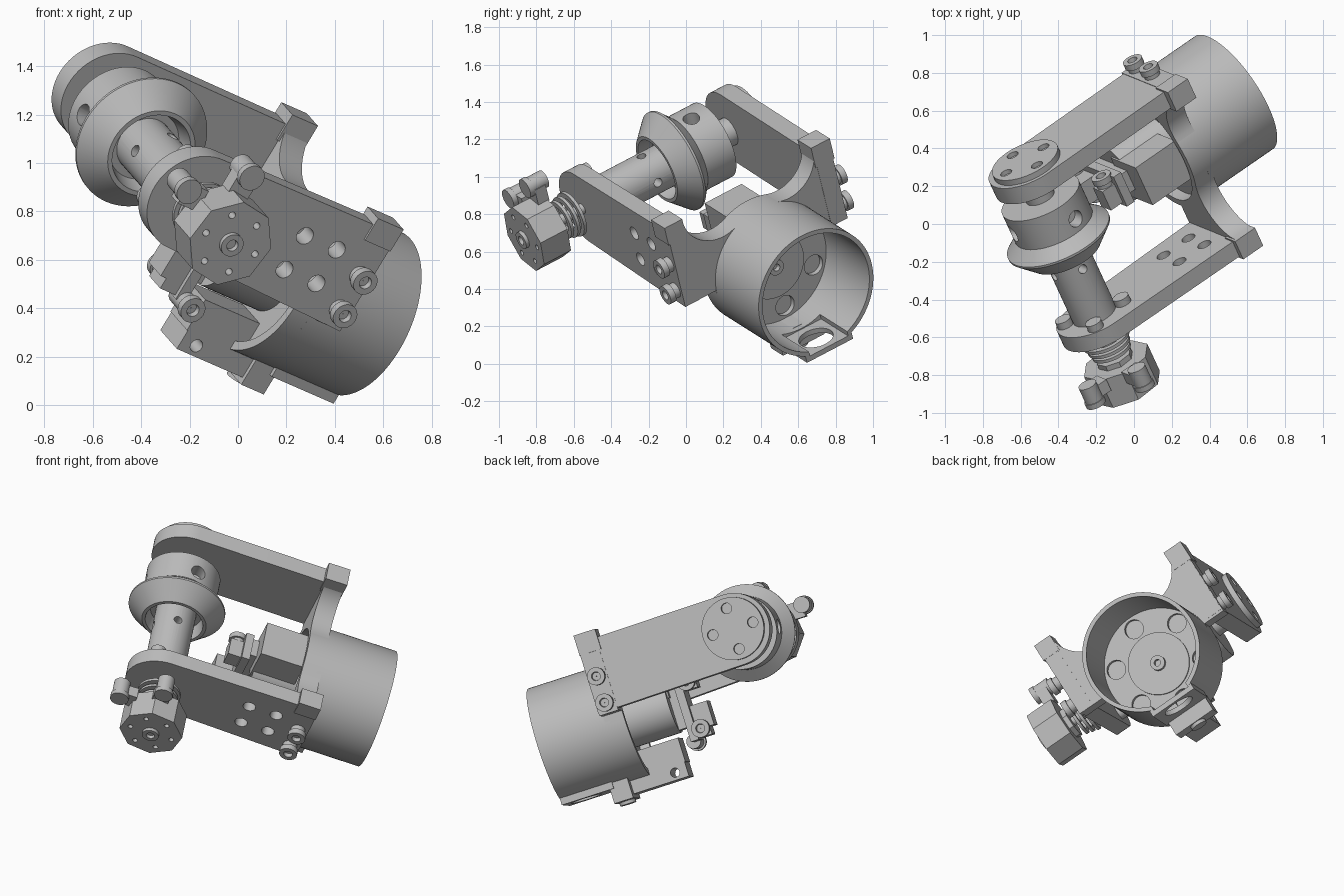
import bpy, bmesh, math
from mathutils import Matrix, Vector

if "Cube" in bpy.data.objects:
    bpy.data.objects.remove(bpy.data.objects["Cube"])

metal = bpy.data.materials.new("plain_grey")
metal.use_nodes = True
GREY = (0.5, 0.5, 0.5, 1)
metal.diffuse_color = GREY
metal.node_tree.nodes["Principled BSDF"].inputs["Base Color"].default_value = GREY

# Tilted frame: X runs along the tube, Y across the fork, Z across both
AX = Vector((0.775, 0.535, -0.338)).normalized()
AZ = AX.cross(Vector((-0.378, 0.819, 0.430))).normalized()
AY = AZ.cross(AX)
FRAME = Matrix((AX, AY, AZ)).transposed().to_4x4()
FRAME.translation = AY * 0.534 + AZ * 0.469
SX, SZ = -0.712, 0.252          # shaft axis
TZ, TR = -0.024, 0.363          # tube axis height and radius


def finish(name, bm):
    bmesh.ops.recalc_face_normals(bm, faces=bm.faces)
    bm.transform(FRAME)
    mesh = bpy.data.meshes.new(name)
    bm.to_mesh(mesh)
    bm.free()
    mesh.materials.append(metal)
    obj = bpy.data.objects.new(name, mesh)
    bpy.context.collection.objects.link(obj)
    return obj


def prism(name, pts, vec):
    bm = bmesh.new()
    face = bm.faces.new([bm.verts.new(p) for p in pts])
    ext = bmesh.ops.extrude_face_region(bm, geom=[face])["geom"]
    bmesh.ops.translate(bm, vec=vec, verts=[v for v in ext if isinstance(v, bmesh.types.BMVert)])
    return finish(name, bm)


def arc(cy, cz, r, a0, a1, n):
    return [(cy + r * math.cos(math.radians(a0 + (a1 - a0) * i / n)),
             cz + r * math.sin(math.radians(a0 + (a1 - a0) * i / n))) for i in range(n + 1)]


def put(axis, along, p, q):
    return {"x": (along, p, q), "y": (p, along, q), "z": (p, q, along)}[axis]


def cyl(name, axis, lo, hi, p, q, r, n=32, turn=0):
    ring = arc(p, q, r, turn, turn + 360, n)[:-1]
    return prism(name, [put(axis, lo, *c) for c in ring], put(axis, hi - lo, 0, 0))


def box(name, x, y, z):
    return prism(name, [(x[0], y[0], z[0]), (x[1], y[0], z[0]), (x[1], y[1], z[0]), (x[0], y[1], z[0])],
                 (0, 0, z[1] - z[0]))


def lathe(name, axis, p, q, profile, n=64):
    bm = bmesh.new()
    rings = [[bm.verts.new(put(axis, a, *c)) for c in arc(p, q, r, 0, 360, n)[:-1]] for a, r in profile]
    for r0, r1 in zip(rings, rings[1:] + rings[:1]):
        for i in range(n):
            j = (i + 1) % n
            bm.faces.new((r0[i], r0[j], r1[j], r1[i]))
    return finish(name, bm)


def drill(obj, cutters):
    for c in cutters:
        c.hide_render = True
        mod = obj.modifiers.new("hole", "BOOLEAN")
        mod.operation, mod.solver, mod.object = "DIFFERENCE", "EXACT", c
        bpy.context.view_layer.objects.active = obj
        bpy.ops.object.modifier_apply(modifier=mod.name)
        bpy.data.objects.remove(c)


def screw(name, side, x, z, r, y0, y1):
    return lathe(name, "y", x, z, [(side * y0, r * 0.8), (side * (y1 - 0.035), r * 0.8), (side * (y1 - 0.035), r),
                                   (side * y1, r), (side * y1, r * 0.5), (side * (y1 - 0.025), r * 0.45),
                                   (side * (y1 - 0.025), 0.002), (side * y0, 0.002)], 24)


# Tube housing with a flat windowed pad underneath
tube = lathe("tube_housing", "x", 0, TZ, [(0.19, TR), (0.652, TR), (0.652, 0.338), (0.19, 0.338)], 96)
drill(tube, [box("cut", (0.38, 0.8), (-0.125, 0.125), (-0.5, -0.25))])
pad = box("tube_pad", (0.32, 0.65), (-0.15, 0.15), (-0.397, -0.315))
drill(pad, [cyl("cut", "x", 0.2, 0.8, 0, TZ, 0.339, 96), box("cut", (0.38, 0.8), (-0.125, 0.125), (-0.367, 0)),
            cyl("cut", "z", -0.5, 0, 0.52, 0, 0.095)])


# Yoke with two wings blending into the tube
def wing(outer, low, top):
    c = outer - 0.31
    reach = math.hypot(c, top - TZ)
    tangent = 180 + math.degrees(math.atan2(top - TZ, c))
    return [(TR, low), (outer, low), (outer, top)] + arc(c, top, reach - TR, 360, tangent, 16)


crown = arc(0, TZ, TR, 68, 108, 12)
front_wing = [(-y, z) for y, z in reversed(wing(0.555, 0.0, 0.5))]
outline = wing(0.5, 0.02, 0.515) + crown + front_wing + arc(0, TZ, TR, 182, 358, 40)
yoke = prism("yoke", [(0.1, y, z) for y, z in outline], (0.12, 0, 0))
drill(yoke, [cyl("cut", "x", 0.19, 0.4, y, z, 0.058) for y, z in arc(0, TZ, 0.265, 33, 333, 5)]
      + [cyl("cut", "x", 0, 0.16, 0, TZ, 0.325, 64)])
cyl("bulkhead_disc", "x", 0.21, 0.232, 0, TZ, 0.19, 48)
lathe("bulkhead_bush", "x", 0, TZ, [(0.23, 0.045), (0.26, 0.045), (0.26, 0.02), (0.23, 0.02)], 24)

# Fork plates, with mounting screws and wing end blocks
for label, side, inner, outer, head, low, top, end in (("front", -1, 0.47, 0.565, 0.635, 0.0, 0.508, SZ),
                                                       ("back", 1, 0.395, 0.497, 0.56, 0.035, 0.526, SZ + 0.015)):
    shape = [(0.222, low), (0.222, 0.475)] + arc(SX, end, 0.218, 90, 270, 32)
    plate = prism(label + "_fork_plate", [(x, side * inner, z) for x, z in shape], (0, side * (outer - inner), 0))
    if side < 0:
        drill(plate, [cyl("cut", "y", -0.7, -0.3, x, z, 0.038) for x in (-0.17, 0.0) for z in (0.147, 0.313)])
    for i, z in enumerate((0.085, 0.25)):
        screw(f"{label}_mount_screw_{i}", side, 0.16, z, 0.054, outer - 0.01, head)
    box(label + "_wing_block", (0.088, 0.224), sorted((side * (inner - 0.01), side * (outer + 0.01))), (0.4, top))

# Rear bearing cap and front bearing screws
cap = cyl("bearing_cap", "y", 0.48, 0.53, SX, SZ + 0.02, 0.189, 48)
drill(cap, [cyl("cut", "y", 0.505, 0.7, x, z, 0.032) for x, z in arc(SX, SZ + 0.02, 0.127, 0, 270, 3)])
for i, (x, z) in enumerate(arc(SX, SZ, 0.165, 30, 300, 3)):
    cyl(f"bearing_screw_{i}", "y", -0.48, -0.43, x, z, 0.045, 24)

# Shaft and flared wheel
shaft = cyl("shaft", "y", -0.5, 0.27, SX, SZ, 0.122, 48)
drill(shaft, [cyl("cut", "z", 0, 0.6, SX, -0.15, 0.025, 20), cyl("cut", "x", -1, -0.4, -0.15, SZ, 0.025, 20)])
cyl("shaft_neck", "y", 0.26, 0.42, SX, SZ, 0.08, 32)
wheel = lathe("flared_wheel", "y", SX, SZ, [(0.285, 0.05), (0.285, 0.222), (0.1, 0.222), (0.037, 0.292),
                                          (0.025, 0.292), (-0.08, 0.195), (-0.08, 0.175), (0.0, 0.155),
                                          (0.0, 0.05)], 72)
drill(wheel, [cyl("cut", "z", SZ + 0.13, SZ + 0.4, SX + 0.045, 0.17, 0.045, 24),
              cyl("cut", "x", SX - 0.4, SX - 0.13, 0.18, SZ - 0.03, 0.045, 24)])

# Coiled rings and sensor head on the shaft end
cyl("sensor_stem", "y", -0.78, -0.52, SX, SZ, 0.03, 24)
for i, y in enumerate((-0.625, -0.66, -0.695)):
    r = 0.13 - 0.01 * i
    lathe(f"coil_ring_{i}", "y", SX, SZ, [(y, r), (y - 0.018, r), (y - 0.018, r - 0.03), (y, r - 0.03)], 40)
cyl("sensor_neck", "y", -0.8, -0.74, SX, SZ, 0.1, 8, 15)
head = cyl("sensor_head", "y", -0.945, -0.77, SX, SZ, 0.19, 8, 15)
drill(head, [cyl("cut", "y", -1, -0.9, x, z, 0.015, 16) for x, z in arc(SX, SZ, 0.13, 0, 300, 5)])
screw("sensor_boss", -1, SX, SZ, 0.05, 0.93, 0.965)
for i, (dx, dz) in enumerate(((-0.02, 0.27), (-0.25, 0.11))):
    x, z = SX + dx, SZ + dz
    cyl(f"sensor_knob_{i}", "y", -0.83, -0.735, x, z, 0.05, 24)
    cyl(f"sensor_knob_cap_{i}", "y", -0.86, -0.83, x, z, 0.056, 24)
    x, z = SX + dx * 0.8, SZ + dz * 0.8
    box(f"sensor_lug_{i}", (x - 0.05, x + 0.05), (-0.83, -0.76), (z - 0.05, z + 0.05))

# Drive unit between the plates
cyl("motor", "x", -0.15, 0.18, 0, TZ, 0.17, 48)
box("upper_drive_box", (-0.16, 0.11), (-0.12, 0.12), (0.02, 0.28))
box("lower_drive_box", (-0.13, 0.16), (-0.11, 0.07), (-0.37, -0.22))
screw("lower_drive_boss", -1, -0.2, -0.265, 0.055, 0.02, 0.18)
box("connector_plate", (-0.25, -0.2), (-0.1, 0.09), (-0.27, 0.165))
box("connector_block", (-0.36, -0.24), (-0.08, 0.05), (-0.21, -0.06))
box("connector_bridge", (-0.22, -0.14), (-0.05, 0.07), (-0.18, 0.15))
for i, z in enumerate((-0.21, 0.085)):
    screw(f"connector_{i}", 1, -0.28, z, 0.055, 0.02, 0.1)
    box(f"connector_tab_{i}", (-0.33, -0.22), (-0.08, 0.04), (z - 0.05, z + 0.05))

# Bracket under the drive unit
arm = box("bracket_arm", (-0.125, 0.25), (-0.11, 0.07), (-0.46, -0.36))
drill(arm, [cyl("cut", "y", -0.3, 0.3, -0.05, -0.415, 0.028, 20)])
box("bracket_foot", (0.225, 0.345), (-0.13, 0.14), (-0.485, -0.36))
cyl("bracket_bolt", "z", -0.505, -0.47, 0.285, 0.01, 0.05, 24)

# Smooth round surfaces, keep edges sharp
for obj in bpy.context.scene.objects:
    obj.select_set(obj.type == "MESH")
bpy.context.view_layer.objects.active = shaft
bpy.ops.object.shade_smooth_by_angle(angle=math.radians(30))
